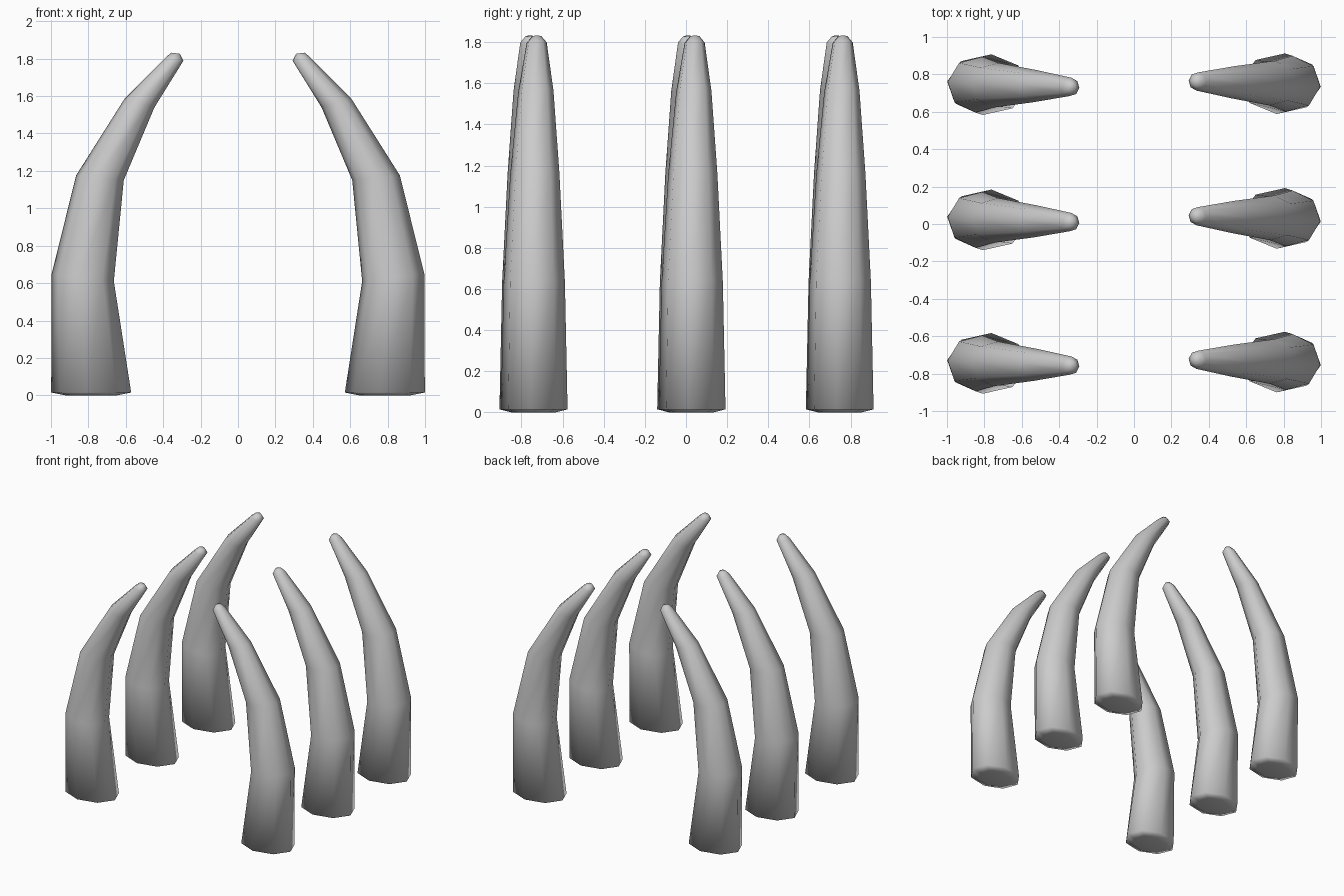
import bpy, bmesh, math

if "Cube" in bpy.data.objects:
    bpy.data.objects.remove(bpy.data.objects["Cube"])

SIDES = 8
PHASE = math.radians(-6)

# Tusk rings: centre x, y, z (relative to base centre), radius x, radius y, z drop from outer to inner side
RINGS = [
    (0.000, 0.000, 0.000, 0.140, 0.105, 0.000),
    (0.000, 0.000, 0.015, 0.215, 0.163, 0.000),
    (-0.045, 0.000, 0.630, 0.167, 0.150, 0.020),
    (0.047, -0.003, 1.163, 0.128, 0.120, 0.013),
    (0.258, -0.008, 1.562, 0.081, 0.086, 0.022),
    (0.446, -0.012, 1.798, 0.047, 0.049, 0.010),
    (0.452, -0.012, 1.829, 0.023, 0.023, 0.003),
]


def tusk_mesh():
    bm = bmesh.new()
    loops = []
    for cx, cy, cz, rx, ry, drop in RINGS:
        loop = []
        for i in range(SIDES):
            a = PHASE + math.tau * i / SIDES
            c, s = math.cos(a), math.sin(a)
            loop.append(bm.verts.new((cx + rx * c, cy + ry * s, cz - drop * c)))
        loops.append(loop)
    for low, high in zip(loops, loops[1:]):
        for i in range(SIDES):
            j = (i + 1) % SIDES
            bm.faces.new((low[i], low[j], high[j], high[i]))
    # Base and tip caps
    bm.faces.new(loops[0][::-1])
    bm.faces.new(loops[-1])
    for f in bm.faces:
        f.smooth = True
    mesh = bpy.data.meshes.new("curved_tusk")
    bm.to_mesh(mesh)
    bm.free()
    return mesh


mesh = tusk_mesh()

# Three tusks per side, the right row turned to face the left row
for side, x, turn, rows in (
    ("left", -0.785, 0.0, (-0.745, 0.022, 0.745)),
    ("right", 0.785, math.pi, (-0.738, 0.030, 0.750)),
):
    for row, y in zip(("front", "middle", "back"), rows):
        ob = bpy.data.objects.new(f"{row}_{side}_tusk", mesh)
        ob.location = (x, y, 0)
        ob.rotation_euler.z = turn
        bpy.context.collection.objects.link(ob)
